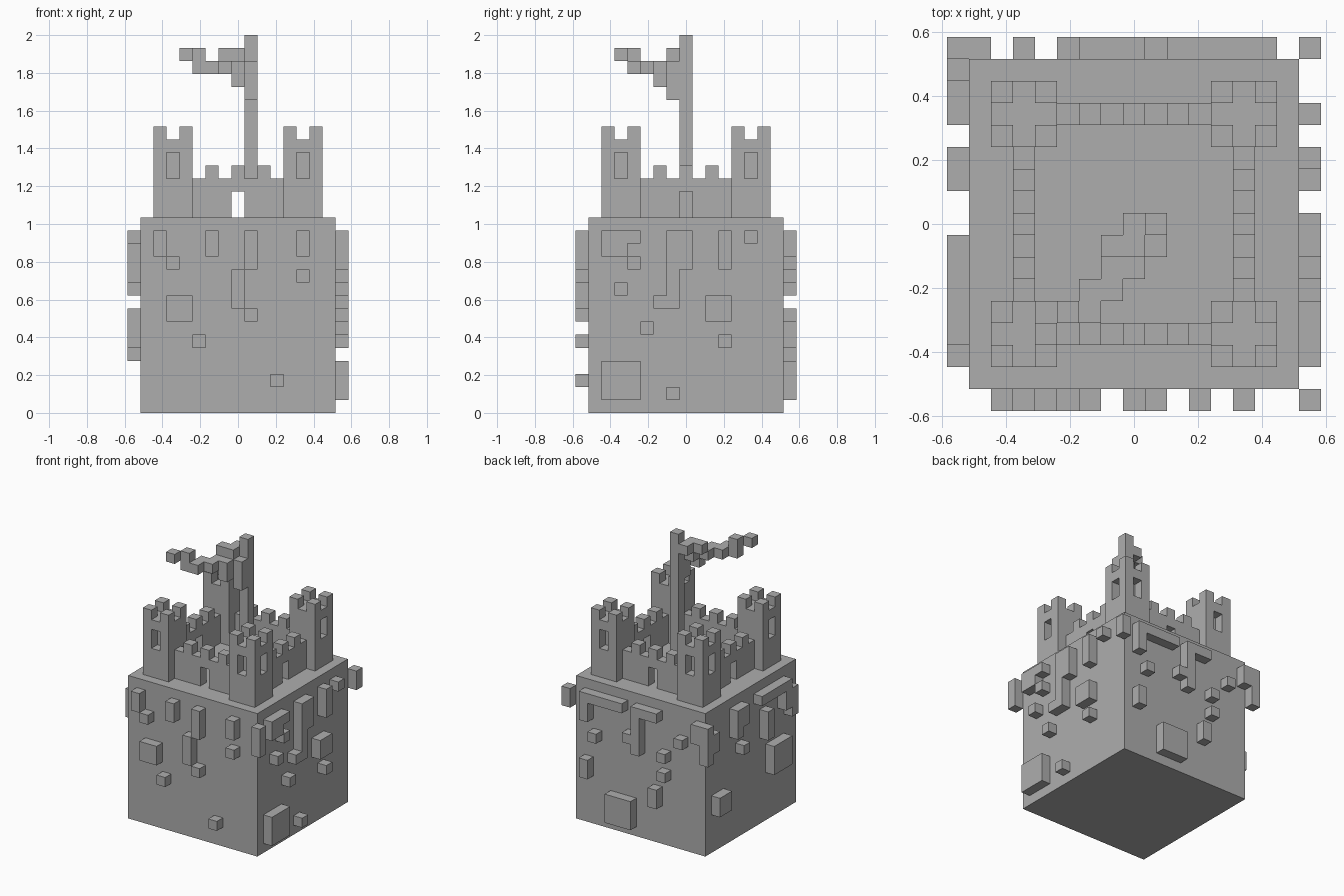
import bpy
import bmesh
from itertools import product

UNIT = 2 / 29          # edge of one building cube
HALF = 8.5             # the plan is seventeen cubes wide

if "Cube" in bpy.data.objects:
    bpy.data.objects.remove(bpy.data.objects["Cube"])

stone = bpy.data.materials.new("stone grey")
stone.use_nodes = True
GREY = (0.42, 0.42, 0.42, 1)
stone.diffuse_color = GREY
stone.node_tree.nodes["Principled BSDF"].inputs["Base Color"].default_value = GREY


def block(xs, ys, zs):
    """Set of cube cells filling three half-open ranges."""
    return set(product(range(*xs), range(*ys), range(*zs)))


def skin(name, cells):
    """Make one object from the outer faces of a set of cube cells."""
    bm = bmesh.new()
    corners = {}

    def vert(p):
        if p not in corners:
            x, y, z = p
            corners[p] = bm.verts.new(((x - HALF) * UNIT, (y - HALF) * UNIT, z * UNIT))
        return corners[p]

    for cell in sorted(cells):
        for axis in range(3):
            u, v = (axis + 1) % 3, (axis + 2) % 3
            for side in (0, 1):
                near = list(cell)
                near[axis] += 1 if side else -1
                if tuple(near) in cells:
                    continue
                ring = []
                for du, dv in ((0, 0), (1, 0), (1, 1), (0, 1)):
                    p = list(cell)
                    p[axis] += side
                    p[u] += du
                    p[v] += dv
                    ring.append(vert(tuple(p)))
                bm.faces.new(ring if side else ring[::-1])
    bmesh.ops.dissolve_limit(bm, angle_limit=0.01, verts=bm.verts, edges=bm.edges)
    mesh = bpy.data.meshes.new(name)
    bm.to_mesh(mesh)
    bm.free()
    mesh.materials.append(stone)
    obj = bpy.data.objects.new(name, mesh)
    bpy.context.collection.objects.link(obj)
    return obj


# Large base block
skin("base_block", block((1, 16), (1, 16), (0, 15)))

# Corner towers: notched tops and a window recess on each outward side
for label_y, y, out_y in (("front", 2, 2), ("back", 12, 14)):
    for label_x, x, out_x in (("right", 2, 2), ("left", 12, 14)):
        tower = block((x, x + 3), (y, y + 3), (15, 21))
        tower |= {(x + a, y + b, 21) for a in (0, 2) for b in (0, 2)}
        tower -= {(x + 1, out_y, k) for k in (18, 19)}
        tower -= {(out_x, y + 1, k) for k in (18, 19)}
        skin(f"{label_y}_{label_x}_tower", tower)

# Curtain walls with merlons and a gate in the middle of each
wall = {(a, k) for a in range(5, 12) for k in range(15, 18)}
wall |= {(a, 18) for a in (6, 8, 10)}
wall -= {(8, 15), (8, 16)}
for name, line in (("front", 3), ("back", 13)):
    skin(name + "_wall", {(a, line, k) for a, k in wall})
for name, line in (("right", 3), ("left", 13)):
    skin(name + "_wall", {(line, a, k) for a, k in wall})

# Flagpole and waving flag
skin("flagpole", block((9, 10), (8, 9), (15, 29)))
flag = block((9, 10), (7, 8), (24, 27))
flag |= {(8, 6, 25)}
flag |= {(i, j, 26) for i, j in ((8, 7), (8, 6), (7, 6), (7, 5), (6, 5), (6, 4), (5, 4))}
flag |= {(i, j, 27) for i, j in ((8, 8), (8, 7), (7, 7), (5, 4), (4, 3))}
skin("flag", flag)

# Raised stones on the four sides: start, end along the side, bottom, top
front = [(2, 3, 12, 14), (3, 4, 11, 12), (6, 7, 12, 14), (9, 10, 11, 14),
         (8, 9, 8, 11), (9, 10, 7, 8), (13, 14, 12, 14), (13, 14, 10, 11),
         (3, 5, 7, 9), (5, 6, 5, 6), (11, 12, 2, 3), (16, 17, 11, 14)]
left = [(2, 4, 12, 14), (4, 5, 13, 14), (4, 5, 11, 12), (3, 4, 9, 10),
        (7, 9, 11, 14), (7, 8, 8, 11), (6, 7, 8, 9), (5, 6, 6, 7),
        (11, 12, 11, 14), (13, 14, 13, 14), (10, 12, 7, 9), (11, 12, 5, 6),
        (2, 5, 1, 4), (7, 8, 1, 2)]
back = [(10, 15, 13, 14), (14, 15, 11, 13), (13, 14, 9, 10), (6, 9, 13, 14),
        (8, 9, 9, 13), (9, 10, 10, 11), (14, 15, 5, 7), (9, 12, 1, 4),
        (6, 7, 4, 6), (5, 6, 9, 10), (5, 6, 7, 8), (3, 4, 11, 12),
        (1, 2, 12, 14), (0, 1, 10, 14), (16, 17, 12, 14)]
right = [(10, 12, 12, 14), (11, 12, 11, 12), (10, 11, 9, 10), (3, 8, 13, 14),
         (6, 7, 9, 12), (3, 4, 11, 13), (2, 3, 10, 13), (3, 6, 5, 8),
         (13, 15, 4, 6), (15, 16, 11, 13)]


def side_cells(boxes, line, along_x):
    cells = set()
    for a, b, low, high in boxes:
        span, depth = (a, b), (line, line + 1)
        cells |= block(*((span, depth) if along_x else (depth, span)), (low, high))
    return cells


skin("front_stones", side_cells(front, 0, True))
skin("back_stones", side_cells(back, 16, True))
skin("right_stones", side_cells(right, 0, False))
skin("left_stones", side_cells(left, 16, False))
